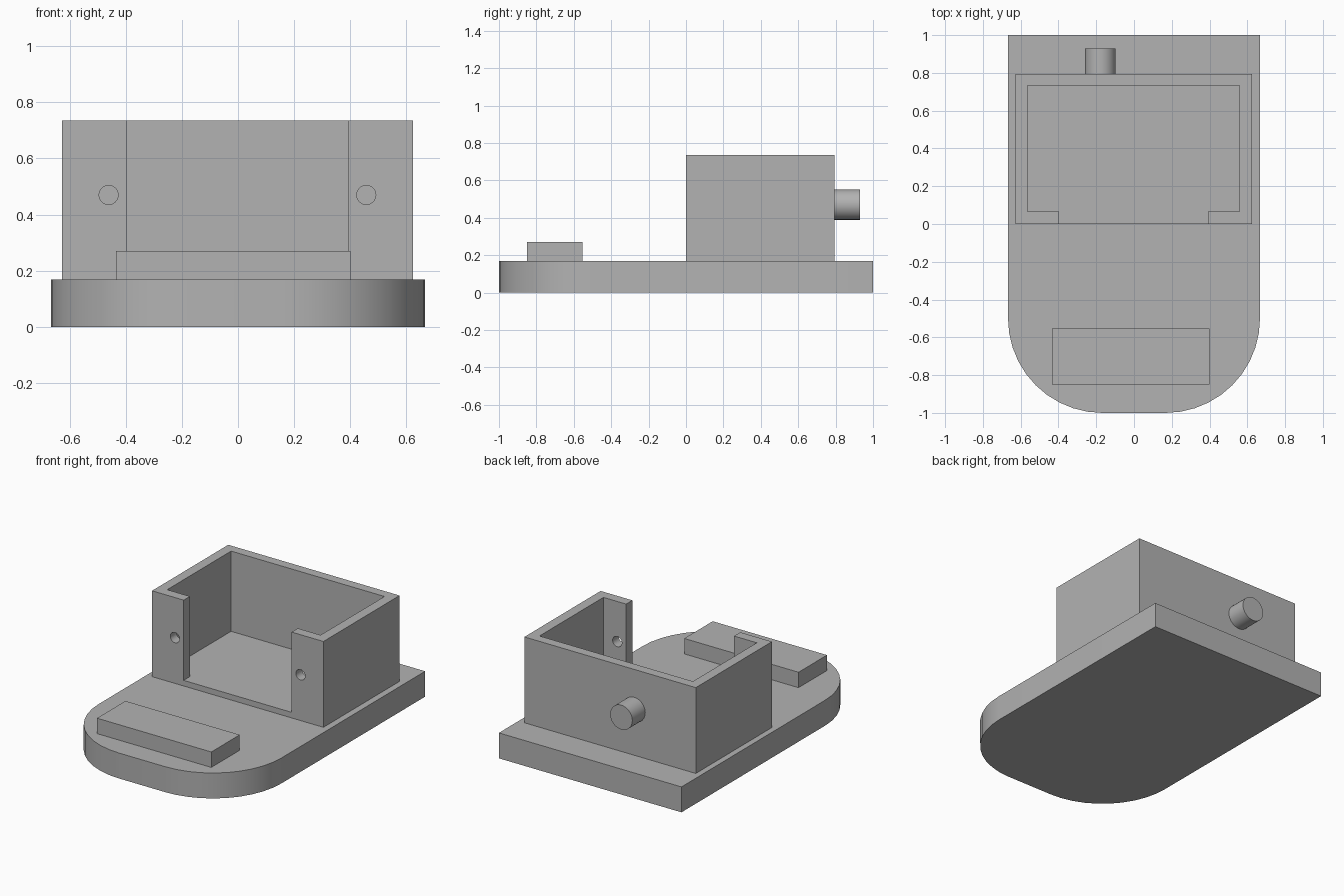
import bpy, bmesh, math
from mathutils import Matrix, Vector

default = bpy.data.objects.get("Cube")
if default:
    bpy.data.objects.remove(default, do_unlink=True)

# Single plain grey
grey = bpy.data.materials.new("plain grey")
grey.use_nodes = True
COLOUR = (0.45, 0.45, 0.45, 1)
grey.diffuse_color = COLOUR
grey.node_tree.nodes["Principled BSDF"].inputs["Base Color"].default_value = COLOUR


def finish(name, bm, smooth=False):
    bmesh.ops.recalc_face_normals(bm, faces=bm.faces)
    mesh = bpy.data.meshes.new(name)
    bm.to_mesh(mesh)
    bm.free()
    mesh.materials.append(grey)
    obj = bpy.data.objects.new(name, mesh)
    bpy.context.collection.objects.link(obj)
    if smooth:
        activate(obj)
        bpy.ops.object.shade_smooth_by_angle(angle=math.radians(30))
    return obj


def activate(obj):
    bpy.ops.object.select_all(action='DESELECT')
    obj.select_set(True)
    bpy.context.view_layer.objects.active = obj


def block(name, low, high):
    low, high = Vector(low), Vector(high)
    bm = bmesh.new()
    bmesh.ops.create_cube(bm, size=1, matrix=Matrix.Translation((low + high) / 2)
                          @ Matrix.Diagonal((high - low).to_4d()))
    return finish(name, bm)


def rod(name, x, z, y0, y1, radius, smooth=False):
    # Cylinder lying along y
    bm = bmesh.new()
    bmesh.ops.create_cone(bm, cap_ends=True, segments=32, radius1=radius,
                          radius2=radius, depth=y1 - y0,
                          matrix=Matrix.Translation((x, (y0 + y1) / 2, z))
                          @ Matrix.Rotation(math.pi / 2, 4, 'X'))
    return finish(name, bm, smooth)


def cut(target, cutter):
    cutter.hide_render = True
    mod = target.modifiers.new("cut", 'BOOLEAN')
    mod.operation = 'DIFFERENCE'
    mod.solver = 'EXACT'
    mod.object = cutter
    activate(target)
    bpy.ops.object.modifier_apply(modifier=mod.name)
    bpy.data.objects.remove(cutter, do_unlink=True)


# Base plate: square at the back, large rounded corners at the front
HALF, BASE_TOP, CORNER, STEPS = 0.667, 0.168, 0.5, 10
arc = [math.pi / 2 * i / STEPS for i in range(STEPS + 1)]
right = [(HALF - CORNER + CORNER * math.sin(a), CORNER - 1 - CORNER * math.cos(a))
         for a in arc] + [(HALF, 1)]
outline = right + [(-x, y) for x, y in reversed(right)]
bm = bmesh.new()
face = bm.faces.new([bm.verts.new((x, y, 0)) for x, y in outline])
top = bmesh.ops.extrude_face_region(bm, geom=[face])["geom"]
bmesh.ops.translate(bm, vec=(0, 0, BASE_TOP),
                    verts=[v for v in top if isinstance(v, bmesh.types.BMVert)])
finish("base_plate", bm, smooth=True)

# Raised bar near the front
block("front_bar", (-0.435, -0.85, BASE_TOP), (0.4, -0.553, 0.27))

# Open-topped housing with a thin floor and a wide front opening
FLOOR = 0.205
housing = block("housing", (-0.628, 0, BASE_TOP), (0.624, 0.795, 0.735))
cut(housing, block("cavity", (-0.563, 0.065, FLOOR), (0.558, 0.732, 1)))
cut(housing, block("opening", (-0.397, -0.1, FLOOR), (0.392, 0.2, 1)))

# Screw holes through the two front posts
for x in (-0.461, 0.457):
    cut(housing, rod("screw_hole", x, 0.47, -0.1, 0.2, 0.034))

# Round peg on the back wall
rod("back_peg", -0.178, 0.47, 0.795, 0.93, 0.081, smooth=True)
